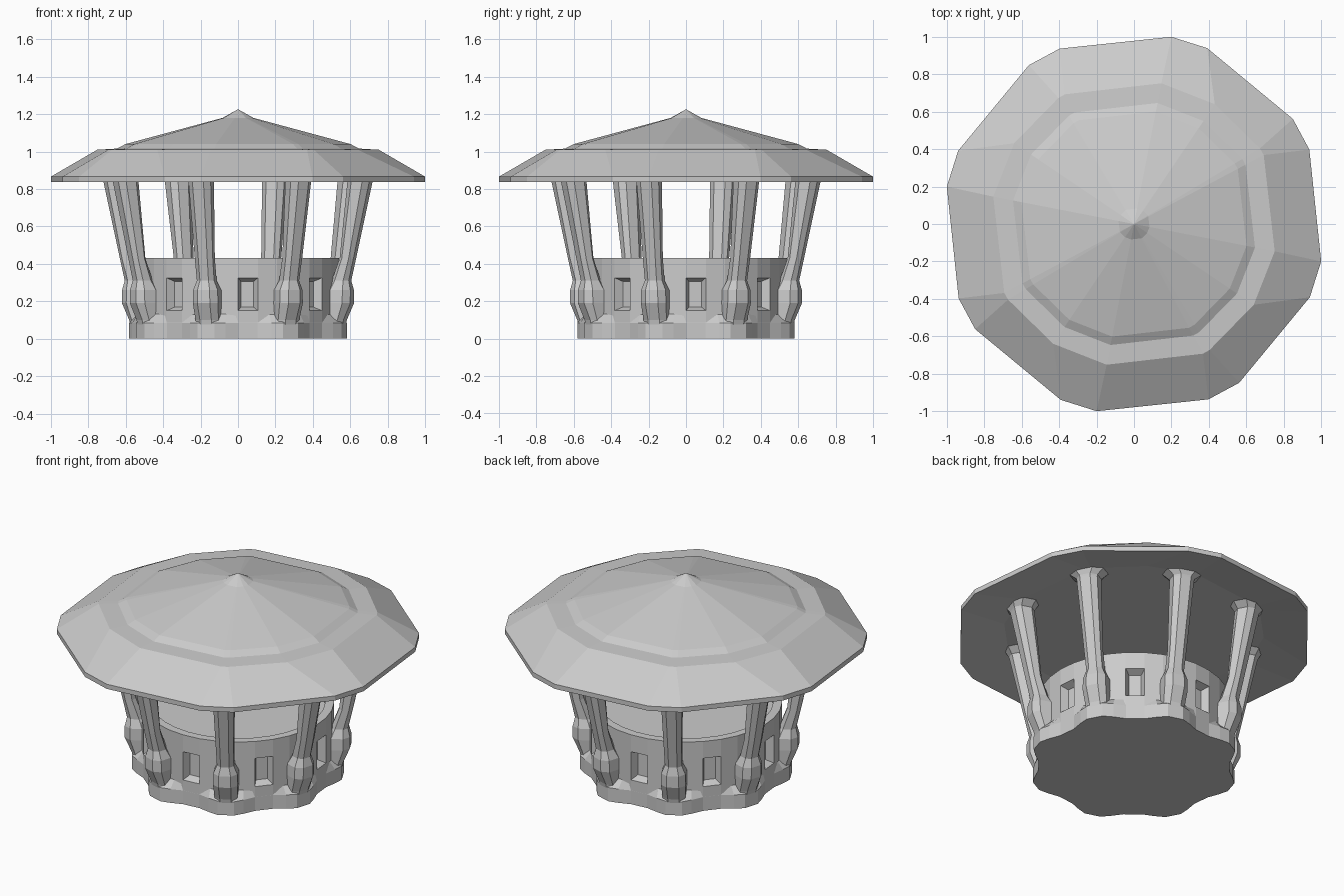
import bpy, bmesh, math
from mathutils import Matrix

if "Cube" in bpy.data.objects:
    bpy.data.objects.remove(bpy.data.objects["Cube"])

CORNER = 28.2   # angle of one octagon corner; columns and roof corners share it
STEP = 45


def loft(name, rings, edit=None):
    """Skin equal-length rings of points, capping both ends."""
    bm = bmesh.new()
    loops = [[bm.verts.new(p) for p in r] for r in rings]
    n = len(loops[0])
    for a, b in zip(loops, loops[1:]):
        for i in range(n):
            j = (i + 1) % n
            bm.faces.new((a[i], a[j], b[j], b[i]))
    bm.faces.new(loops[0][::-1])
    bm.faces.new(loops[-1])
    if edit:
        edit(bm)
    bmesh.ops.recalc_face_normals(bm, faces=bm.faces)
    me = bpy.data.meshes.new(name)
    bm.to_mesh(me)
    bm.free()
    ob = bpy.data.objects.new(name, me)
    bpy.context.collection.objects.link(ob)
    return ob


def polar(r, deg, z):
    a = math.radians(deg)
    return (r * math.cos(a), r * math.sin(a), z)


def four_fold(pattern, scale, z):
    """Repeat (radius, angle) points by quarter turns."""
    return [polar(r * scale, a + 90 * q, z) for q in range(4) for r, a in pattern]


# Roof: bevelled octagon eave, stepped ring, shallow cone and small tip
EAVE = [(1.018, -22.6), (1.02, -11.3), (1.018, 23.0), (1.018, 33.5)]
RIDGE = [(0.772, -34), (0.766, -11), (0.785, 28), (0.785, 31)]
roof = [four_fold(RIDGE, 0.25, 0.885),
        four_fold(RIDGE, 0.95, 0.88),
        four_fold(EAVE, 1.0, 0.837),
        four_fold(EAVE, 1.0, 0.866),
        four_fold(RIDGE, 1.0, 1.01),
        four_fold(RIDGE, 0.86, 1.016),
        four_fold(RIDGE, 0.80, 1.04),
        four_fold(RIDGE, 0.11, 1.18),
        four_fold(RIDGE, 0.003, 1.225)]
loft("roof", roof)

# Drum wall: 32 facets, a rimmed shallow top, eight recessed windows
SIDES = 32
WINDOW = CORNER + STEP / 2 - 45


def drum_ring(r, z):
    return [polar(r, WINDOW + (i + 0.5) * 360 / SIDES, z) for i in range(SIDES)]


def cut_windows(bm):
    picks = []
    for f in bm.faces:
        c = f.calc_center_median()
        off = (math.degrees(math.atan2(c.y, c.x)) - WINDOW + 22.5) % STEP - 22.5
        if abs(off) < 2 and 0.2 < c.z < 0.3 and c.to_2d().length > 0.5:
            picks.append(f)
    bmesh.ops.recalc_face_normals(bm, faces=bm.faces)
    bmesh.ops.inset_individual(bm, faces=picks, thickness=0.027, depth=-0.045)


loft("drum", [drum_ring(0.54, 0.01), drum_ring(0.54, 0.15), drum_ring(0.54, 0.325),
              drum_ring(0.54, 0.43), drum_ring(0.49, 0.43), drum_ring(0.49, 0.41)],
     cut_windows)

# Plinth: scalloped foot with a lobe under every column
LOBE = [(0.54, -17), (0.57, -10), (0.595, -4.5), (0.595, 4.5), (0.57, 10), (0.54, 17)]


def plinth_ring(grow, z):
    return [polar(0.53 + (r - 0.53) * grow, CORNER + k * STEP + a, z)
            for k in range(8) for r, a in LOBE]


loft("plinth", [plinth_ring(1, 0), plinth_ring(1, 0.085), plinth_ring(0.1, 0.135)])

# Columns: eight-sided shafts with upright backs, leaning fronts, swollen feet
# stations: inner radius, outer radius, tangential half width, height
STATIONS = [(0.50, 0.592, 0.062, 0.07), (0.50, 0.598, 0.064, 0.10),
            (0.50, 0.637, 0.070, 0.19), (0.50, 0.637, 0.068, 0.26),
            (0.53, 0.625, 0.048, 0.31), (0.575, 0.652, 0.050, 0.43),
            (0.62, 0.742, 0.062, 0.84), (0.622, 0.745, 0.064, 0.85),
            (0.60, 0.765, 0.115, 0.89)]
OCT = [(1, -.5), (1, .5), (.5, 1), (-.5, 1), (-1, .5), (-1, -.5), (-.5, -1), (.5, -1)]
for k in range(8):
    rings = [[((a + b) / 2 + u * (b - a) / 2, v * w, z) for u, v in OCT]
             for a, b, w, z in STATIONS]
    col = loft(f"column_{k + 1}", rings)
    col.data.transform(Matrix.Rotation(math.radians(CORNER + k * STEP), 4, 'Z'))
